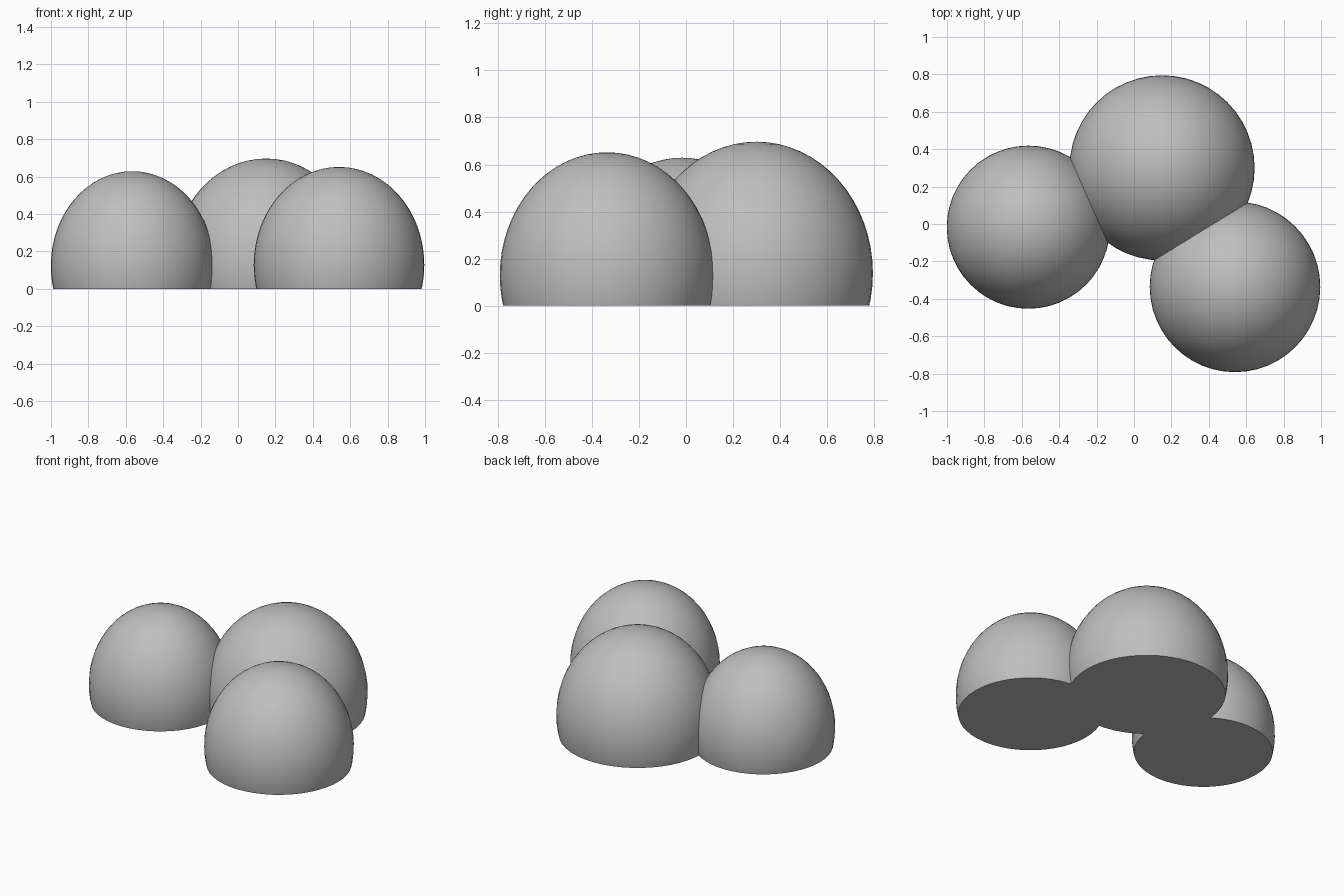
import bpy, bmesh, math
from mathutils import Matrix, Vector

if "Cube" in bpy.data.objects:
    bpy.data.objects.remove(bpy.data.objects["Cube"])

grey = bpy.data.materials.new("plain_grey")
grey.diffuse_color = (0.52, 0.52, 0.52, 1.0)
grey.use_nodes = True
grey.node_tree.nodes["Principled BSDF"].inputs["Base Color"].default_value = grey.diffuse_color


def dome(name, x, y, radius, height):
    """Tall ellipsoid cut flat a little below its widest ring and capped."""
    rz = height * 0.803
    bm = bmesh.new()
    bmesh.ops.create_uvsphere(bm, u_segments=48, v_segments=32, radius=1.0)
    bmesh.ops.transform(
        bm, verts=bm.verts,
        matrix=Matrix.Translation((0, 0, height - rz)) @ Matrix.Diagonal((radius, radius, rz, 1)))
    # flat underside
    cut = bmesh.ops.bisect_plane(
        bm, geom=bm.verts[:] + bm.edges[:] + bm.faces[:], dist=1e-5,
        plane_co=Vector((0, 0, 0)), plane_no=Vector((0, 0, 1)), clear_inner=True)
    rim = [e for e in cut["geom_cut"] if isinstance(e, bmesh.types.BMEdge)]
    bmesh.ops.contextual_create(bm, geom=rim)
    bmesh.ops.recalc_face_normals(bm, faces=bm.faces[:])
    # smooth shell with a sharp rim
    for f in bm.faces:
        f.smooth = abs(f.normal.z + 1) > 1e-3
    for e in bm.edges:
        if all(abs(v.co.z) < 1e-4 for v in e.verts):
            e.smooth = False
    mesh = bpy.data.meshes.new(name)
    bm.to_mesh(mesh)
    bm.free()
    mesh.materials.append(grey)
    obj = bpy.data.objects.new(name, mesh)
    obj.location = (x, y, 0)
    bpy.context.collection.objects.link(obj)
    return obj


# three overlapping domes
dome("left_dome", -0.565, -0.017, 0.436, 0.629)
dome("middle_dome", 0.150, 0.300, 0.495, 0.697)
dome("right_dome", 0.540, -0.336, 0.456, 0.652)
